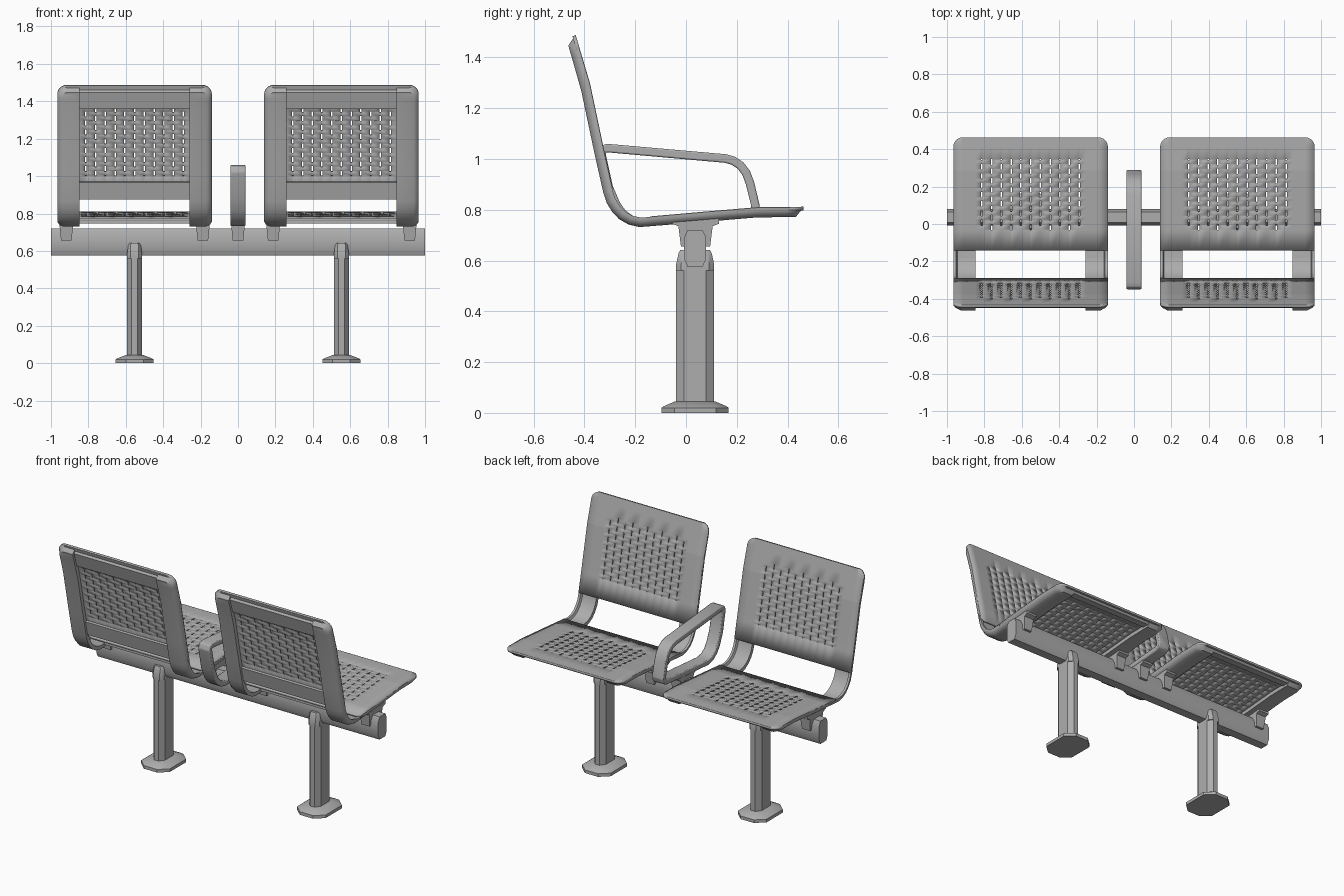
import bpy, bmesh, math
from mathutils import Vector

cube = bpy.data.objects.get("Cube")
if cube:
    bpy.data.objects.remove(cube)

metal = bpy.data.materials.new("grey metal")
metal.use_nodes = True
grey = (0.42, 0.42, 0.42, 1)
metal.diffuse_color = grey
metal.node_tree.nodes["Principled BSDF"].inputs["Base Color"].default_value = grey

HALF, RADIUS = 0.413, 0.05          # seat half width, corner radius
SEATS = (-0.553, 0.553)
BEAM_Y = 0.036

# Seat side profile (y, z) from the top of the back to the front lip
PROFILE = [Vector(p) for p in (
    (-0.436, 1.487), (-0.38, 1.298), (-0.325, 1.037), (-0.29, 0.88),
    (-0.279, 0.845), (-0.262, 0.817), (-0.24, 0.793), (-0.21, 0.776),
    (-0.175, 0.769), (0.053, 0.789), (0.29, 0.809), (0.463, 0.81))]
LENGTHS = [0.0]
for a, b in zip(PROFILE, PROFILE[1:]):
    LENGTHS.append(LENGTHS[-1] + (b - a).length)
TOTAL = LENGTHS[-1]


def along(s):
    """Point on the profile at distance s."""
    for i in range(len(PROFILE) - 1):
        if s <= LENGTHS[i + 1] or i == len(PROFILE) - 2:
            t = (s - LENGTHS[i]) / (LENGTHS[i + 1] - LENGTHS[i])
            return PROFILE[i].lerp(PROFILE[i + 1], t)


def on_seat(x, s, depth):
    """Seat point, with the outer corners rounded and the ends chamfered."""
    edge = max(0, RADIUS - min(s, TOTAL - s)) / RADIUS
    keep = HALF - RADIUS
    if abs(x) > keep:
        round_off = max(0.04, math.sqrt(max(0, 1 - edge * edge)))
        x = math.copysign(keep + (abs(x) - keep) * round_off, x)
    d = max(depth, 0) * 0.8
    s = d + s * (TOTAL - 2 * d) / TOTAL
    t = (along(s + 0.008) - along(s - 0.008)).normalized()
    p = along(s) - Vector((-t.y, t.x)) * depth
    return (x, p.x, p.y)


def stations(start, end, extra=()):
    corner = [RADIUS * (1 - math.cos(k * math.pi / 12)) for k in range(7)]
    values = LENGTHS + corner + [TOTAL - c for c in corner] + [start, end, *extra]
    return sorted({round(v, 4) for v in values if start - 1e-5 <= v <= end + 1e-5})


def finish(name, bm, x=0.0, recalc=True, bevel=0):
    if recalc:
        bmesh.ops.recalc_face_normals(bm, faces=bm.faces)
    mesh = bpy.data.meshes.new(name)
    bm.to_mesh(mesh)
    bm.free()
    mesh.materials.append(metal)
    mesh.shade_smooth()
    mesh.set_sharp_from_angle(angle=math.radians(32))
    obj = bpy.data.objects.new(name, mesh)
    obj.location.x = x
    bpy.context.collection.objects.link(obj)
    if bevel:
        mod = obj.modifiers.new("Soft edges", "BEVEL")
        mod.width, mod.segments = bevel, 2
    return obj


def skin(name, rings, x=0.0, closed=False, bevel=0):
    """Join rings of points into a capped tube or a closed loop."""
    bm = bmesh.new()
    loops = [[bm.verts.new(p) for p in ring] for ring in rings]
    n = len(loops[0])
    pairs = list(zip(loops, loops[1:])) + ([(loops[-1], loops[0])] if closed else [])
    for a, b in pairs:
        for i in range(n):
            bm.faces.new((a[i], a[(i + 1) % n], b[(i + 1) % n], b[i]))
    if not closed:
        bm.faces.new(loops[0])
        bm.faces.new(loops[-1])
    return finish(name, bm, x, bevel=bevel)


def octagon(hx, hy, cx, cy):
    """Rectangle outline with cut corners."""
    pts = [(hx, hy - cy), (hx - cx, hy)]
    pts += [(-px, py) for px, py in reversed(pts)]
    return pts + [(-px, -py) for px, py in pts]


def column(name, levels, x):
    skin(name, [[(px, py + BEAM_Y, z) for px, py in octagon(*size)]
                for z, *size in levels], x)


def perforated_panel(name, x, start, end, first, count=8, pitch=0.05):
    """Sheet with staggered columns of slots."""
    xs = {-HALF, HALF, -0.36, 0.36, -0.295, 0.295}
    slots = [0.052 * k for k in range(-5, 6)]
    for c in slots:
        xs |= {c - 0.004, c + 0.004}
    xs = sorted(xs)
    cuts = [first + pitch * (k + f) for k in range(count) for f in (0, 0.1, 0.5, 0.6)]
    rows = stations(start, end, cuts)
    bm = bmesh.new()
    grid = [[bm.verts.new(on_seat(px, s, -0.002)) for px in xs] for s in rows]
    for j in range(len(rows) - 1):
        t = ((rows[j] + rows[j + 1]) / 2 - first) / pitch
        for i in range(len(xs) - 1):
            mid = (xs[i] + xs[i + 1]) / 2
            k = round(mid / 0.052)
            shift = 0.5 * (k % 2)
            in_column = abs(mid - 0.052 * k) < 0.002 and abs(k) <= 5
            if in_column and 0 < t - shift < count - shift and (t - shift) % 1 < 0.6:
                continue
            bm.faces.new((grid[j][i], grid[j][i + 1], grid[j + 1][i + 1], grid[j + 1][i]))
    bmesh.ops.delete(bm, geom=[v for v in bm.verts if not v.link_faces], context="VERTS")
    obj = finish(name, bm, x, recalc=False)
    mod = obj.modifiers.new("Sheet thickness", "SOLIDIFY")
    mod.thickness, mod.offset = 0.014, -1


def strip(name, x, section, start=0.0, end=TOTAL):
    """Cross-section (x, depth) swept along the seat profile."""
    skin(name, [[on_seat(px, s, d) for px, d in section] for s in stations(start, end)], x)


# Seats: side rails, perforated sheets and folded stiffeners
RAIL = [(0.295, 0.014), (0.392, 0.014), (0.398, 0), (HALF, 0),
        (HALF, 0.013), (0.404, 0.028), (0.385, 0.038), (0.295, 0.038)]
FOLD = [(-0.295, 0.01), (0.295, 0.01), (0.295, 0.024), (-0.295, 0.024)]
for side, cx in zip(("right", "left"), SEATS):
    for sign, edge in ((-1, "right"), (1, "left")):
        strip(f"{side}_seat_{edge}_rail", cx, [(sign * px, d) for px, d in RAIL])
    perforated_panel(f"{side}_back_panel", cx, 0.0, 0.62, 0.12)
    perforated_panel(f"{side}_seat_panel", cx, 0.83, TOTAL, 0.94)
    for label, a, b in (("back_top", 0.015, 0.11), ("back_bottom", 0.525, 0.62),
                        ("seat_rear", 0.83, 0.87), ("seat_front", TOTAL - 0.05, TOTAL - 0.005)):
        strip(f"{side}_{label}_fold", cx, FOLD, a, b)

# Cross beam
skin("cross_beam", [[(x, py + BEAM_Y, pz + 0.648) for py, pz in octagon(0.043, 0.073, 0.014, 0.03)]
                    for x in (-1, 1)])

# Clamps holding the seats and armrest to the beam
CLAMP = ((-0.055, 0.768), (0.13, 0.768), (0.13, 0.745), (0.105, 0.735), (0.095, 0.655),
         (-0.02, 0.655), (-0.03, 0.735), (-0.055, 0.745))
clamp_spots = [c + o for c in SEATS for o in (-0.365, 0.365)] + [0.0]
for i, x in enumerate(clamp_spots):
    skin(f"clamp_{i + 1}", [[(s * (0.036 if z > 0.7 else 0.028), y, z) for y, z in CLAMP]
                            for s in (-1, 1)], x)

# Posts, beam saddles and feet
for side, cx in zip(("right", "left"), SEATS):
    column(f"{side}_post", [(0.03, 0.04, 0.075, 0.024, 0.032),
                            (0.575, 0.04, 0.075, 0.024, 0.032)], cx)
    column(f"{side}_saddle", [(0.56, 0.04, 0.075, 0.018, 0.02), (0.585, 0.04, 0.075, 0.018, 0.02),
                              (0.63, 0.034, 0.065, 0.012, 0.015), (0.642, 0.026, 0.058, 0.01, 0.012)], cx)
    column(f"{side}_foot", [(0, 0.102, 0.132, 0.055, 0.05), (0.02, 0.102, 0.132, 0.055, 0.05),
                            (0.026, 0.092, 0.124, 0.05, 0.048), (0.044, 0.045, 0.082, 0.024, 0.032)], cx)

# Armrest: a flat strap bent into a closed loop
LOOP = [Vector(p) for p in (
    (-0.31, 1.043), (0.155, 1.002), (0.187, 0.993), (0.215, 0.974), (0.237, 0.945),
    (0.252, 0.905), (0.274, 0.815), (0.268, 0.795), (0.25, 0.785), (0.05, 0.768),
    (-0.17, 0.75), (-0.215, 0.76), (-0.25, 0.785), (-0.275, 0.82), (-0.305, 0.89),
    (-0.333, 1.02), (-0.327, 1.038))]
rings = []
for i, p in enumerate(LOOP):
    before = (p - LOOP[i - 1]).normalized()
    after = (LOOP[(i + 1) % len(LOOP)] - p).normalized()
    t = (before + after).normalized()
    n = Vector((-t.y, t.x)) * 0.017
    rings.append([(x, p.x + k * n.x, p.y + k * n.y)
                  for x, k in ((-0.04, -1), (0.04, -1), (0.04, 1), (-0.04, 1))])
skin("armrest", rings, closed=True, bevel=0.006)
